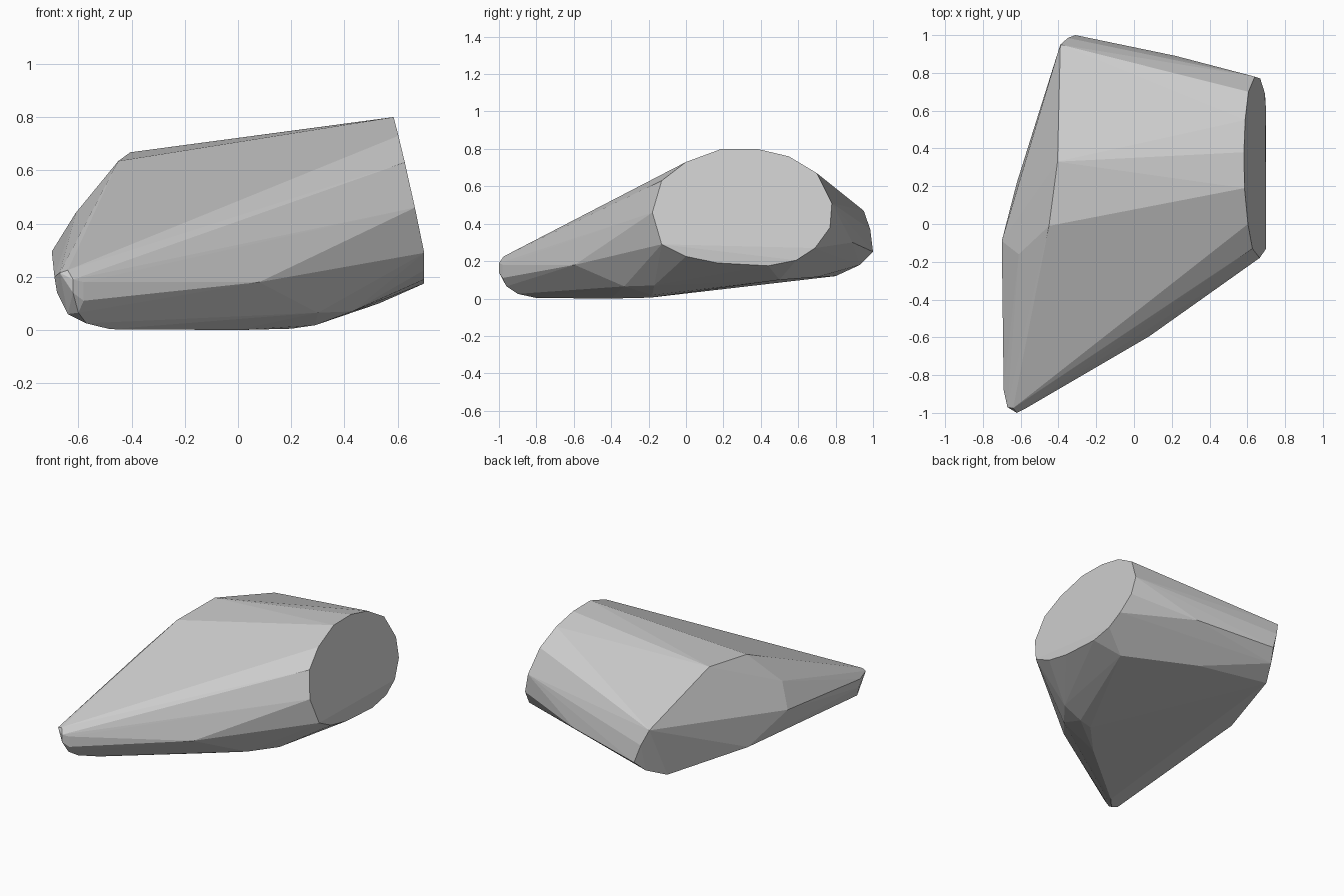
import bpy, bmesh

# Flat oval end facet: (y, z) outline, leaning slightly in x
end_outline = [(-.18, .46), (-.13, .63), (0, .73), (.19, .80), (.38, .80), (.55, .76),
               (.70, .67), (.78, .51), (.77, .38), (.69, .27), (.59, .205), (.44, .175),
               (.17, .19), (0, .225), (-.13, .29)]
end_facet = [(min(.70, .763 - .015 * y - .219 * z), y, z) for y, z in end_outline]

# Narrow rounded nose
nose = [(-.67, -.97, .215), (-.64, -.975, .225), (-.62, -1, .19), (-.62, -1, .14),
        (-.58, -.98, .11), (-.58, -.98, .18), (-.69, -.88, .20), (-.68, -.88, .14),
        (-.64, -.92, .06), (-.60, -.96, .065), (-.57, -.90, .025), (-.48, -.80, .003)]

# Left ridge and rear corner
ridge = [(-.45, -.01, .635), (-.405, .33, .668), (-.39, .95, .47), (-.35, .985, .37),
         (-.31, 1, .25), (-.61, -.16, .44), (-.70, -.09, .295), (.22, .89, .30)]

# Underside and lower front flank
underside = [(.20, -.19, .005), (.29, -.18, .018), (.30, -.33, .065), (.43, -.17, .07),
             (.53, .50, .10), (.05, .70, .115), (-.42, .80, .12), (-.35, .93, .18),
             (-.62, .22, .14), (.08, -.595, .18), (.45, -.32, .24), (.0, -.4, 0)]

# Wrap the sections into one faceted stone
bm = bmesh.new()
for p in end_facet + nose + ridge + underside:
    bm.verts.new(p)
res = bmesh.ops.convex_hull(bm, input=bm.verts)
loose = [v for v in bm.verts if not v.link_faces]
bmesh.ops.delete(bm, geom=loose, context='VERTS')
bmesh.ops.dissolve_limit(bm, angle_limit=.03, verts=bm.verts, edges=bm.edges)
bmesh.ops.recalc_face_normals(bm, faces=bm.faces)

mesh = bpy.data.meshes.new("faceted_rock")
bm.to_mesh(mesh)
bm.free()
rock = bpy.data.objects.new("faceted_rock", mesh)
bpy.context.collection.objects.link(rock)
